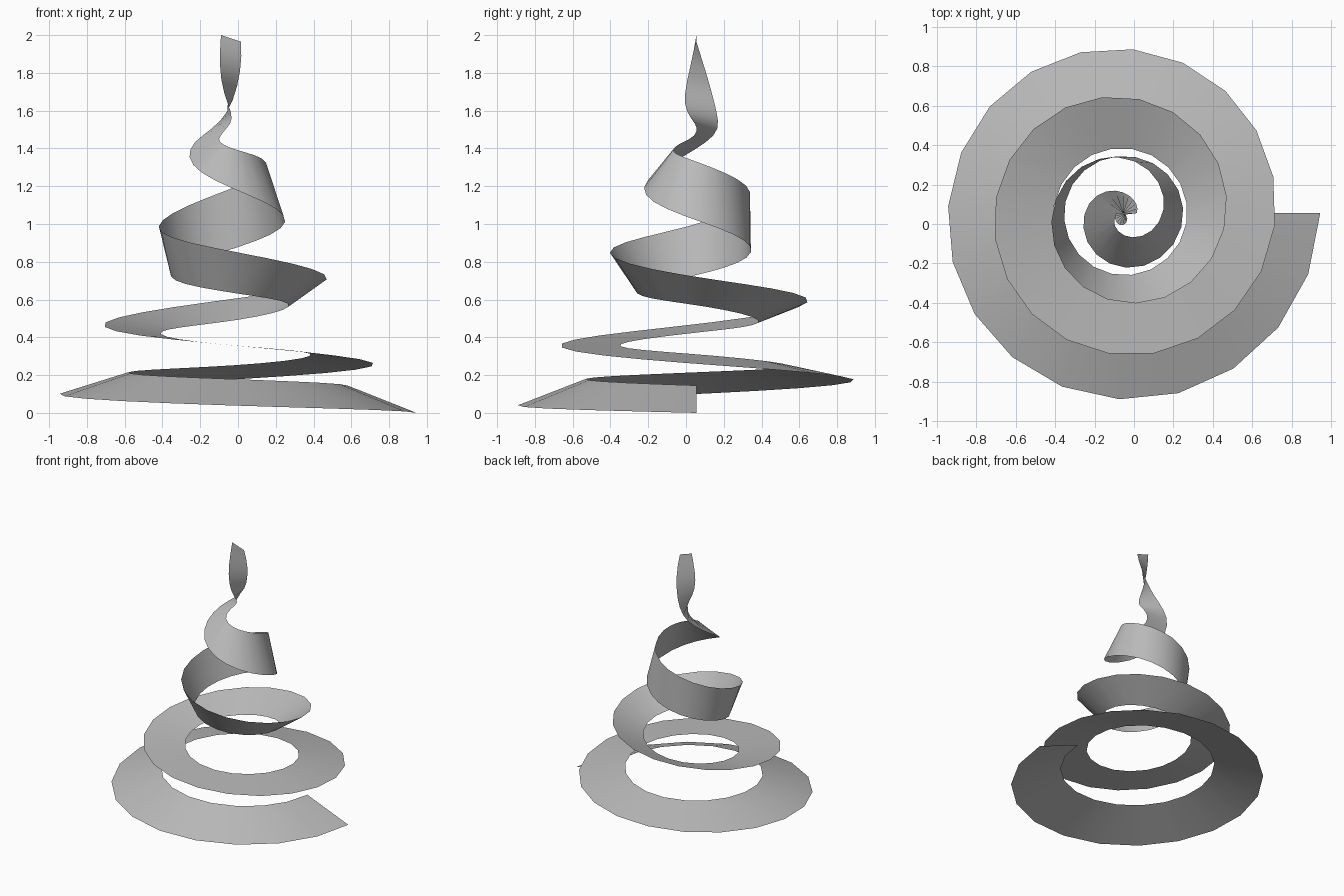
import bpy
import math
from mathutils import Vector

cube = bpy.data.objects.get("Cube")
if cube:
    bpy.data.objects.remove(cube, do_unlink=True)

TURNS = 4
SEGMENTS = 79
CENTRE = Vector((-0.055, 0.055, 0))

# Radius and height of both ribbon edges, one value per quarter turn
FIRST_RADIUS = [1, .945, .89, .835, .775, .72, .655, .59, .525, .455, .36, .28, .2, .11, .02, -.06, -.035]
FIRST_HEIGHT = [0, .04, .1, .175, .26, .36, .47, .6, .72, .86, 1, 1.18, 1.33, 1.41, 1.49, 1.64, 2]
SECOND_RADIUS = [.635, .585, .525, .49, .44, .405, .355, .33, .325, .315, .3, .29, .305, .275, .195, .105, .07]
SECOND_HEIGHT = [.145, .18, .215, .25, .31, .36, .425, .485, .57, .64, .73, .86, 1.02, 1.2, 1.4, 1.6, 1.965]


def smooth_value(keys, t):
    """Smooth interpolation through evenly spaced keys, t from 0 to 1."""
    position = t * (len(keys) - 1)
    i = min(int(position), len(keys) - 2)
    f = position - i
    a, b = keys[i], keys[i + 1]
    before = keys[i - 1] if i else 2 * a - b
    after = keys[i + 2] if i + 2 < len(keys) else 2 * b - a
    slope_a, slope_b = (b - before) / 2, (after - a) / 2
    rise = b - a
    return a + f * (slope_a + f * (3 * rise - 2 * slope_a - slope_b
                                   + f * (slope_a + slope_b - 2 * rise)))


def edge_point(radii, heights, t):
    """Point on one edge of the ribbon, winding clockwise from above."""
    angle = -math.tau * TURNS * t
    radius = smooth_value(radii, t)
    return CENTRE + Vector((radius * math.cos(angle), radius * math.sin(angle),
                            smooth_value(heights, t)))


def make_material(name, colour):
    material = bpy.data.materials.new(name)
    material.use_nodes = True
    material.diffuse_color = colour
    material.node_tree.nodes["Principled BSDF"].inputs["Base Color"].default_value = colour
    return material


# Twisting, tapering ribbon wound into a cone
points, faces = [], []
for step in range(SEGMENTS + 1):
    t = step / SEGMENTS
    points.append(edge_point(FIRST_RADIUS, FIRST_HEIGHT, t))
    points.append(edge_point(SECOND_RADIUS, SECOND_HEIGHT, t))
    if step:
        n = 2 * step
        faces.append((n - 2, n - 1, n + 1, n))

mesh = bpy.data.meshes.new("spiral_ribbon")
mesh.from_pydata(points, [], faces)
mesh.materials.append(make_material("light_grey", (0.5, 0.5, 0.5, 1)))
ribbon = bpy.data.objects.new("spiral_ribbon", mesh)
bpy.context.collection.objects.link(ribbon)

# Soft shading along the band
bpy.context.view_layer.objects.active = ribbon
ribbon.select_set(True)
bpy.ops.object.shade_smooth_by_angle(angle=math.radians(30))
